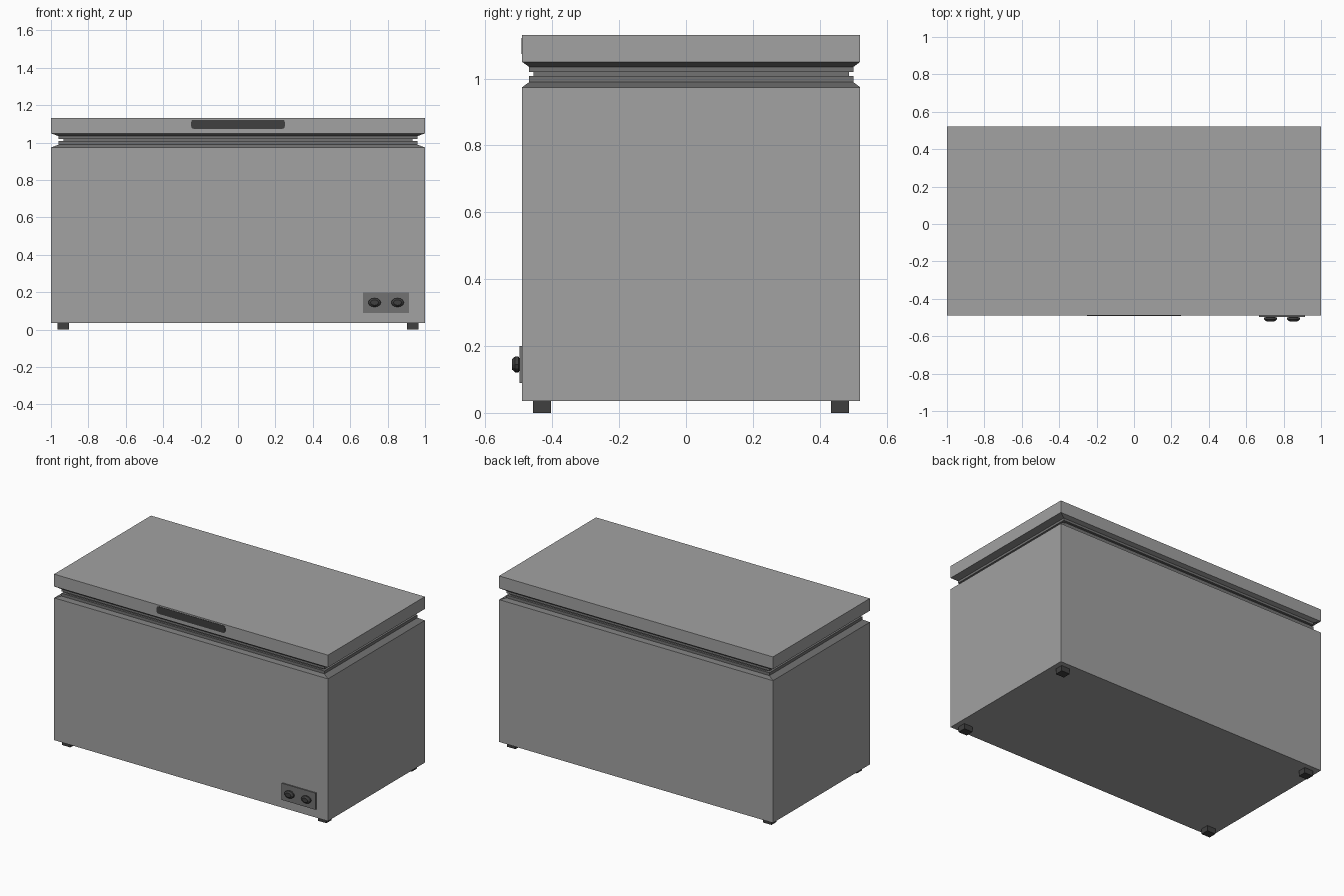
import bpy, bmesh, math

if "Cube" in bpy.data.objects:
    bpy.data.objects.remove(bpy.data.objects["Cube"])


def material(name, v):
    m = bpy.data.materials.new(name)
    m.diffuse_color = (v, v, v, 1)
    m.use_nodes = True
    m.node_tree.nodes["Principled BSDF"].inputs["Base Color"].default_value = m.diffuse_color
    return m


BODY = material("light grey", 0.36)
TRIM = material("mid grey", 0.17)
DARK = material("dark grey", 0.05)

YF, YB = -0.49, 0.521          # cabinet front and back
YC, HY = (YF + YB) / 2, (YB - YF) / 2


def finish(name, bm, mat):
    bmesh.ops.recalc_face_normals(bm, faces=bm.faces[:])
    me = bpy.data.meshes.new(name)
    bm.to_mesh(me)
    bm.free()
    me.materials.append(mat)
    ob = bpy.data.objects.new(name, me)
    bpy.context.collection.objects.link(ob)
    return ob


def loft(name, rings, mat, bottom=False, top=False):
    """Join a stack of equal point loops; optionally cap the ends."""
    bm = bmesh.new()
    loops = [[bm.verts.new(p) for p in r] for r in rings]
    n = len(loops[0])
    for a, b in zip(loops, loops[1:]):
        for i in range(n):
            j = (i + 1) % n
            bm.faces.new((a[i], a[j], b[j], b[i]))
    if bottom:
        bm.faces.new(loops[0][::-1])
    if top:
        bm.faces.new(loops[-1])
    return finish(name, bm, mat)


def rect(scale, z):
    """Rectangular cabinet outline, scaled about its centre."""
    return [(sx * scale, YC + sy * HY * scale, z)
            for sx, sy in ((-1, -1), (1, -1), (1, 1), (-1, 1))]


def box(name, x0, x1, y0, y1, z0, z1, mat):
    rings = [[(x0, y0, z), (x1, y0, z), (x1, y1, z), (x0, y1, z)] for z in (z0, z1)]
    return loft(name, rings, mat, True, True)


# Cabinet and lid
loft("cabinet", [rect(1, 0.035), rect(1, 0.974)], BODY, bottom=True)
loft("lid", [rect(1, 1.05), rect(1, 1.131)], BODY, top=True)

# Stepped seal between cabinet and lid
profile = [(1, 0.974), (0.96, 0.989), (0.96, 1.008), (0.934, 1.008),
           (0.934, 1.02), (0.96, 1.02), (0.96, 1.035), (1, 1.05)]
loft("lid_seal", [rect(s, z) for s, z in profile], TRIM)

# Handle: thin round-cornered plate on the lid front
outline = []
r = 0.012
for cx, cz, start in ((0.238, 1.11, 0), (-0.238, 1.11, 90),
                      (-0.238, 1.086, 180), (0.238, 1.086, 270)):
    for k in range(4):
        a = math.radians(start + 30 * k)
        outline.append((cx + r * math.cos(a), cz + r * math.sin(a)))
loft("handle", [[(x, y, z) for x, z in outline] for y in (YF, YF - 0.002)], DARK, top=True)

# Control panel with two knobs
box("control_panel", 0.668, 0.915, YF - 0.008, YF, 0.09, 0.2, TRIM)
for i, cx in enumerate((0.73, 0.853)):
    steps = [(0.75, YF - 0.008), (1, YF - 0.011), (1, YF - 0.021), (0.62, -0.521)]
    rings = [[(cx + 0.034 * s * math.cos(math.tau * k / 12), y,
               0.145 + 0.024 * s * math.sin(math.tau * k / 12)) for k in range(12)]
             for s, y in steps]
    loft(f"knob_{i + 1}", rings, DARK, top=True)

# Feet
for sx in (-1, 1):
    for label, y in (("front", -0.431), ("back", 0.461)):
        side = "left" if sx < 0 else "right"
        cx = sx * 0.935
        box(f"{label}_{side}_foot", cx - 0.031, cx + 0.031,
            y - 0.027, y + 0.027, 0, 0.035, DARK)
